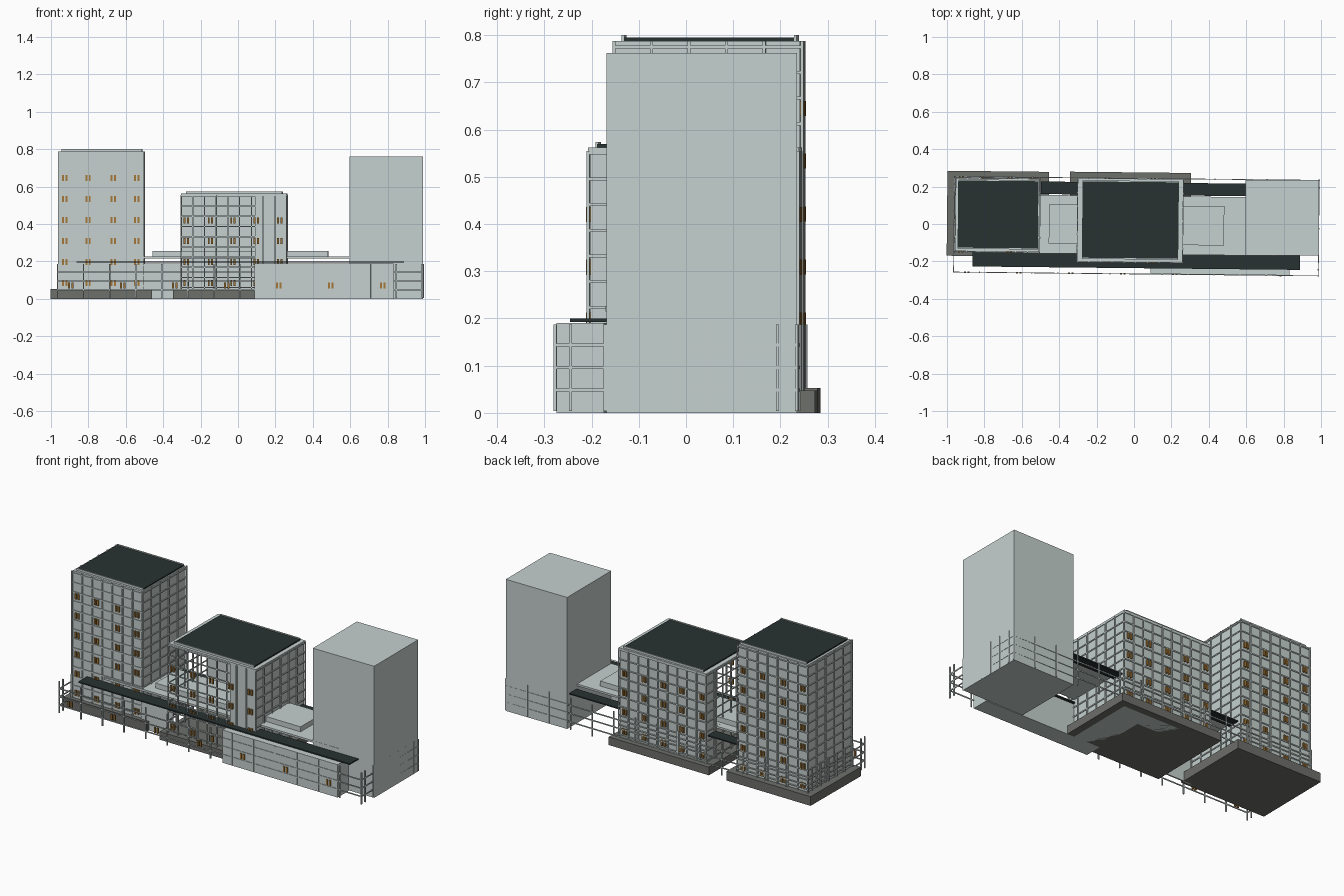
import bpy, bmesh
from mathutils import Matrix

cube = bpy.data.objects.get("Cube")
if cube:
    bpy.data.objects.remove(cube)

TURN = -0.0105  # the block sits slightly askew to the plain tower


def material(name, rgb):
    m = bpy.data.materials.new(name)
    m.use_nodes = True
    m.diffuse_color = (*rgb, 1)
    m.node_tree.nodes["Principled BSDF"].inputs["Base Color"].default_value = (*rgb, 1)
    return m


WALL = material("pale concrete", (0.56, 0.635, 0.62))
ROOF = material("dark roofing", (0.022, 0.031, 0.031))
STONE = material("plinth stone", (0.155, 0.16, 0.148))
AMBER = material("amber glazing", (0.38, 0.19, 0.04))


def boxes(name, mat, ranges, turn=TURN):
    """One object made of axis-aligned boxes (x0, x1, y0, y1, z0, z1)."""
    bm = bmesh.new()
    for x0, x1, y0, y1, z0, z1 in ranges:
        centre = Matrix.Translation(((x0 + x1) / 2, (y0 + y1) / 2, (z0 + z1) / 2))
        size = Matrix.Diagonal((x1 - x0, y1 - y0, z1 - z0, 1))
        bmesh.ops.create_cube(bm, size=1, matrix=centre @ size)
    bmesh.ops.rotate(bm, verts=bm.verts, matrix=Matrix.Rotation(turn, 3, 'Z'))
    mesh = bpy.data.meshes.new(name)
    bm.to_mesh(mesh)
    bm.free()
    mesh.materials.append(mat)
    ob = bpy.data.objects.new(name, mesh)
    bpy.context.collection.objects.link(ob)
    return ob


def spread(a, b, n):
    return [a + (b - a) * i / n for i in range(n + 1)]


def bar(axis, at, u0, u1, z0, z1, t):
    """Box lying on a facade plane: axis 'x' runs along x, 'y' along y."""
    if axis == 'x':
        return (u0, u1, at - t, at + t, z0, z1)
    return (at - t, at + t, u0, u1, z0, z1)


def lattice(axis, at, span, z0, z1, posts, rails, rail_end=None, t=0.0032):
    """Posts at the given places and rails at the given heights on one facade."""
    end = span[1] if rail_end is None else rail_end
    out = [bar(axis, at, u - t, u + t, z0, z1, t) for u in posts]
    out += [bar(axis, at, span[0], end, z - t, z + t, t * 0.6) for z in rails]
    return out


def windows(at, xs, zs):
    """Pairs of narrow panes on a front or back facade."""
    return [bar('x', at, x + s - 0.005, x + s + 0.005, z - 0.016, z + 0.016, 0.0042)
            for x in xs for z in zs for s in (-0.009, 0.009)]


def flat_roof(name, x0, x1, y0, y1, z):
    """Dark roof deck with a pale curb along its front and back edges."""
    boxes(name + "_roof", ROOF, [(x0, x1, y0, y1, z, z + 0.007)])
    boxes(name + "_curbs", WALL, [(x0, x1, y - 0.003, y + 0.003, z, z + 0.012)
                                  for y in (y0, y1)])


# Plinths
boxes("left_plinth", STONE, [(-1, -0.457, -0.18, 0.274, 0, 0.053)])
boxes("middle_plinth", STONE, [(-0.345, 0.302, -0.225, 0.276, 0, 0.047)])

# Left tower
boxes("left_tower", WALL, [(-0.955, -0.507, -0.155, 0.236, 0.03, 0.788)])
flat_roof("left_tower", -0.942, -0.513, -0.139, 0.226, 0.788)
floors = spread(0.07, 0.775, 13)
left_x, left_y = (-0.958, -0.503), (-0.158, 0.24)
frame = []
for y in left_y:
    frame += lattice('x', y, left_x, 0.03, 0.787, spread(*left_x, 7), floors)
for x in left_x:
    frame += lattice('y', x, left_y, 0.03, 0.787, spread(*left_y, 5), floors)
boxes("left_tower_frame", WALL, frame)
levels = spread(0.085, 0.645, 5)
boxes("left_tower_windows", AMBER,
      [b for y in left_y for b in windows(y, (-0.925, -0.8, -0.665, -0.54), levels)])

# Middle tower: a wing on the right and a bar along the back, open front corner
boxes("middle_tower", WALL, [(0.092, 0.258, -0.2, 0.236, 0, 0.555),
                             (-0.3, 0.092, 0.14, 0.236, 0, 0.555)])
boxes("middle_tower_parapet", WALL, [(-0.303, 0.262, -0.205, 0.242, 0.55, 0.562)])
flat_roof("middle_tower", -0.277, 0.238, -0.186, 0.228, 0.562)
floors = spread(0.06, 0.55, 9)
mid_x, mid_y = (-0.303, 0.262), (-0.205, 0.24)
columns = spread(*mid_x, 9)
frame = lattice('x', mid_y[0], mid_x, 0.03, 0.555, columns, floors, rail_end=0.092)
frame += lattice('x', mid_y[1], mid_x, 0.03, 0.555, columns, floors)
for x in mid_x:
    frame += lattice('y', x, mid_y, 0.03, 0.555, spread(*mid_y, 6), floors)
boxes("middle_tower_frame", WALL, frame)
levels = spread(0.085, 0.42, 3)
boxes("middle_tower_windows", AMBER,
      [b for y in mid_y for b in windows(y, (-0.275, -0.145, -0.025, 0.1, 0.225), levels)])

# Plain right tower
boxes("right_tower", WALL, [(0.597, 0.99, -0.168, 0.235, 0, 0.762)], turn=0)

# Podium, link wall between the towers, roof slabs and canopies
boxes("podium", WALL, [(0.09, 0.833, -0.266, -0.165, 0, 0.19)])
boxes("link_wall", WALL, [(-0.507, -0.303, -0.165, -0.157, 0, 0.19)])
boxes("podium_roof", WALL, [(-0.75, 0.77, -0.162, 0.15, 0.215, 0.226)])
boxes("upper_roof_step", WALL, [(-0.455, 0.482, -0.11, 0.1, 0.226, 0.255)])
boxes("front_canopy", ROOF, [(-0.862, 0.89, -0.236, -0.157, 0.193, 0.2)])
boxes("back_canopy", ROOF, [(-0.5, 0.6, 0.155, 0.222, 0.193, 0.2)])

# Open lattice around the whole base
ring_x, ring_y = (-0.962, 0.988), (-0.267, 0.244)
rails = (0.048, 0.096, 0.144)
fence = []
for y in ring_y:
    fence += lattice('x', y, ring_x, 0.004, 0.187, spread(*ring_x, 14), rails)
for x in ring_x:
    fence += lattice('y', x, ring_y, 0.004, 0.187, spread(-0.234, 0.204, 6), rails)
boxes("base_lattice", WALL, fence)
boxes("base_windows", AMBER, windows(ring_y[0], spread(-0.892, 0.777, 6), (0.072,)))
